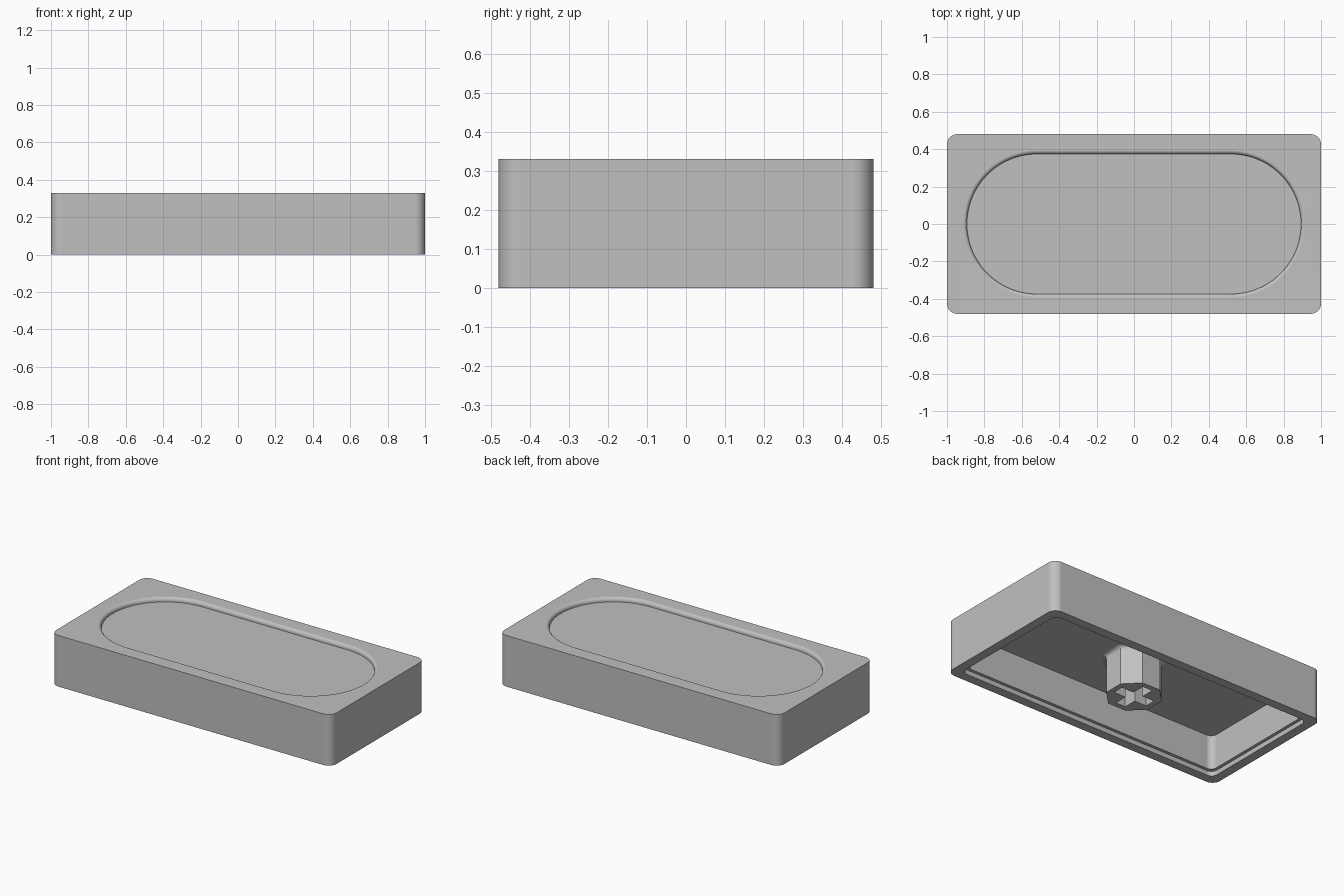
import bpy, bmesh
from math import pi, sin, cos

cube = bpy.data.objects.get("Cube")
if cube:
    bpy.data.objects.remove(cube, do_unlink=True)

grey = bpy.data.materials.new("plain grey")
grey.use_nodes = True
colour = (0.53, 0.53, 0.53, 1)
grey.diffuse_color = colour
grey.node_tree.nodes["Principled BSDF"].inputs["Base Color"].default_value = colour


def rounded_rect(hx, hy, r, z, segs=20):
    """Counter-clockwise outline with four corner arcs."""
    pts = []
    for k, (sx, sy) in enumerate([(1, 1), (-1, 1), (-1, -1), (1, -1)]):
        for i in range(segs + 1):
            a = (k + i / segs) * pi / 2
            pts.append((sx * (hx - r) + r * cos(a), sy * (hy - r) + r * sin(a), z))
    return pts


def polygon(radius, z, n=8):
    return [(radius * cos((i + 0.5) * 2 * pi / n), radius * sin((i + 0.5) * 2 * pi / n), z)
            for i in range(n)]


def cross(arm, half, z):
    """Plus-shaped outline, one arm at a time."""
    pts = []
    for k in range(4):
        c, s = round(cos(k * pi / 2)), round(sin(k * pi / 2))
        for x, y in [(arm, -half), (arm, half), (half, half)]:
            pts.append((x * c - y * s, x * s + y * c, z))
    return pts


def loft(bm, outlines):
    """Skin consecutive outlines; returns the vertex rings."""
    rings = [[bm.verts.new(p) for p in o] for o in outlines]
    for a, b in zip(rings, rings[1:]):
        for i in range(len(a)):
            j = (i + 1) % len(a)
            bm.faces.new((a[i], a[j], b[j], b[i]))
    return rings


def finish(bm, name):
    bmesh.ops.recalc_face_normals(bm, faces=bm.faces[:])
    mesh = bpy.data.meshes.new(name)
    bm.to_mesh(mesh)
    bm.free()
    mesh.materials.append(grey)
    ob = bpy.data.objects.new(name, mesh)
    bpy.context.collection.objects.link(ob)
    bpy.ops.object.select_all(action='DESELECT')
    ob.select_set(True)
    bpy.context.view_layer.objects.active = ob
    bpy.ops.object.shade_smooth_by_angle(angle=pi / 6)
    mod = ob.modifiers.new("even_shading", 'WEIGHTED_NORMAL')
    mod.keep_sharp = True


HX, HY, TOP = 1.0, 0.48, 0.33
CEILING = 0.25

# Cap shell: dished floor, rounded lip, outer wall, stepped rim, hollow inside
bm = bmesh.new()
fx, fy, lip, depth = 0.893, 0.374, 0.02, 0.027
outlines = [rounded_rect(fx, fy, fy, TOP - depth)]
for i in range(7):
    a = i / 6 * pi / 2
    grow = lip * (1 - cos(a))
    outlines.append(rounded_rect(fx + grow, fy + grow, fy + grow, TOP - lip + lip * sin(a)))
outlines += [rounded_rect(HX, HY, 0.055, TOP), rounded_rect(HX, HY, 0.055, 0)]
for inset, r, z in [(0.06, 0.04, 0), (0.06, 0.04, 0.03), (0.08, 0.04, 0.03), (0.08, 0.04, CEILING)]:
    outlines.append(rounded_rect(HX - inset, HY - inset, r, z))
rings = loft(bm, outlines)
bm.faces.new(rings[0])
bm.faces.new(rings[-1])
finish(bm, "cap_shell")

# Stem: octagonal post with a flared root and a cross-shaped socket
bm = bmesh.new()
R, flare = 0.167, 0.027
outlines = []
for i in range(6):
    a = i / 5 * pi / 2
    outlines.append(polygon(R + flare * (1 - sin(a)), CEILING - flare * (1 - cos(a))))
post = loft(bm, outlines + [polygon(R, 0)])
socket = loft(bm, [cross(0.12, 0.035, 0), cross(0.12, 0.035, 0.2)])
bm.faces.new(socket[-1])
rim = [bm.edges.get((ring[i - 1], ring[i])) for ring in (post[-1], socket[0]) for i in range(len(ring))]
bmesh.ops.triangle_fill(bm, edges=rim, use_beauty=True)
finish(bm, "stem")
